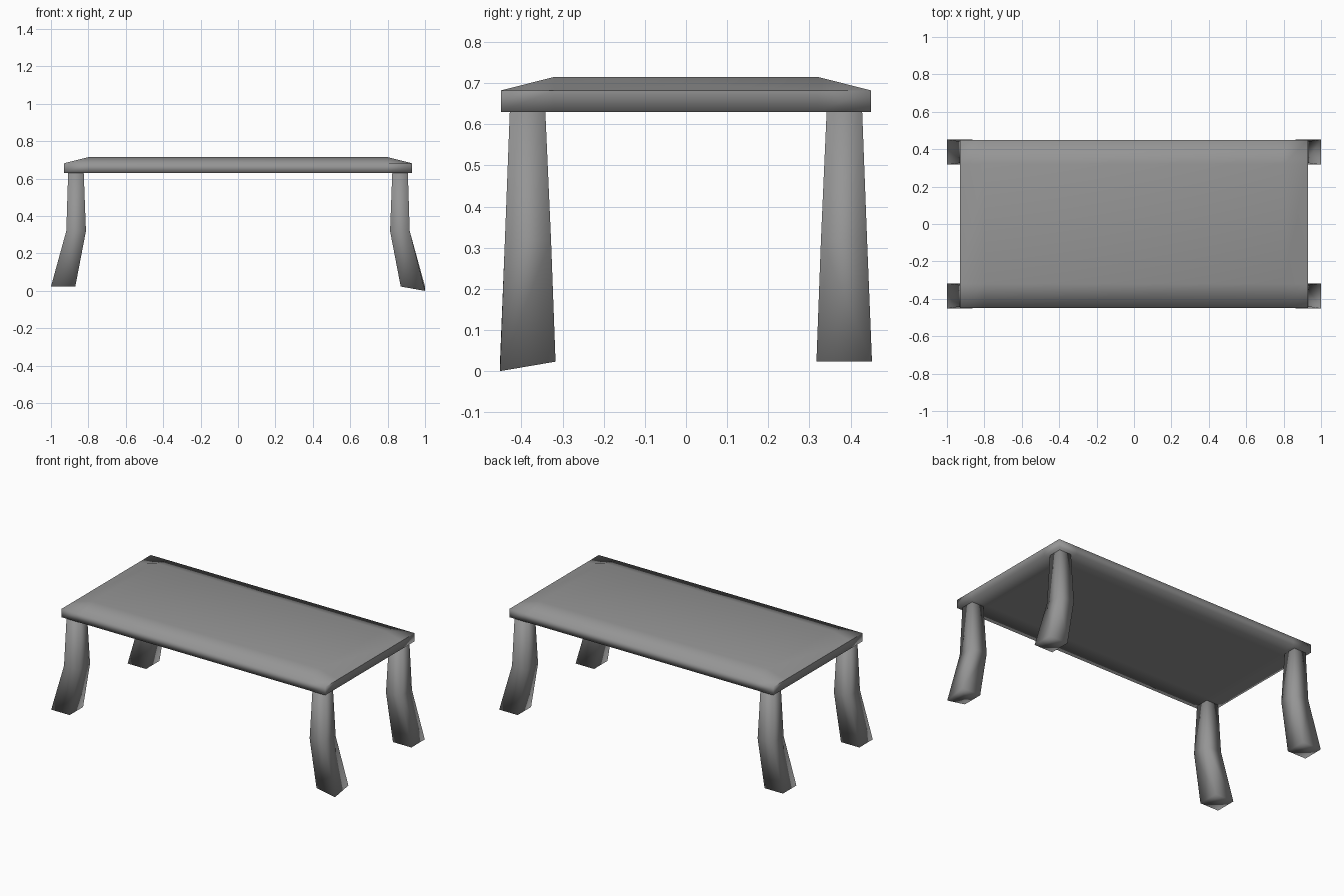
import bpy, bmesh

if "Cube" in bpy.data.objects:
    bpy.data.objects.remove(bpy.data.objects["Cube"])

# Plain dark grey for every part
grey = bpy.data.materials.new("dark_grey")
grey.diffuse_color = (0.3, 0.3, 0.3, 1)
grey.use_nodes = True
grey.node_tree.nodes["Principled BSDF"].inputs["Base Color"].default_value = grey.diffuse_color


def finish(bm, name):
    bmesh.ops.recalc_face_normals(bm, faces=bm.faces[:])
    for f in bm.faces:
        f.smooth = True
    mesh = bpy.data.meshes.new(name)
    bm.to_mesh(mesh)
    bm.free()
    mesh.materials.append(grey)
    obj = bpy.data.objects.new(name, mesh)
    bpy.context.collection.objects.link(obj)
    return obj


# Tabletop: 4 x 4 grids above and below, raised middle with sloping border
def tabletop():
    xs, ys = (-0.93, -0.80, 0.80, 0.93), (-0.45, -0.32, 0.32, 0.45)
    bm = bmesh.new()

    def sheet(middle, border):
        v = {(i, j): bm.verts.new((x, y, middle if i in (1, 2) and j in (1, 2) else border))
             for i, x in enumerate(xs) for j, y in enumerate(ys)}
        for i in range(3):
            for j in range(3):
                a, b, c, d = v[i, j], v[i + 1, j], v[i + 1, j + 1], v[i, j + 1]
                if i != 1 and j != 1:
                    # corner quads all share one diagonal direction
                    bm.faces.new((a, b, c))
                    bm.faces.new((a, c, d))
                else:
                    bm.faces.new((a, b, c, d))

    sheet(0.715, 0.682)
    sheet(0.63, 0.63)
    # vertical rim, creased along the two short ends
    rim = [e for e in bm.edges if e.is_boundary]
    bmesh.ops.bridge_loops(bm, edges=rim)
    for e in bm.edges:
        p, q = e.verts[0].co, e.verts[1].co
        if abs(p.x) > 0.92 and abs(p.x - q.x) < 0.01 and p.z > 0.67 and q.z > 0.67:
            e.smooth = False
    finish(bm, "tabletop")


# Leg: square section, bent outward at the knee and flaring to the foot
# ring = inner x, outer x, inner y, outer y, z
RINGS = ((0.825, 0.908, 0.342, 0.428, 0.635),
         (0.813, 0.918, 0.328, 0.440, 0.32),
         (0.87, 1.0, 0.317, 0.452, 0.023))


def leg(name, sx, sy):
    bm = bmesh.new()
    rings = [[bm.verts.new((sx * x, sy * y, z))
              for x, y in ((x0, y0), (x1, y0), (x1, y1), (x0, y1))]
             for x0, x1, y0, y1, z in RINGS]
    for up, dn in zip(rings, rings[1:]):
        for k in range(4):
            n = (k + 1) % 4
            bm.faces.new((up[k], up[n], dn[n], dn[k]))
    bm.faces.new(rings[0])
    # foot split so the outer toe can drop on one leg
    a, b, c, d = rings[-1]
    bm.faces.new((a, b, d))
    bm.faces.new((b, c, d))
    if sx > 0 and sy < 0:
        c.co.z = 0.0
    finish(bm, name)


tabletop()
for side, sx in (("left", -1), ("right", 1)):
    for end, sy in (("front", -1), ("back", 1)):
        leg(f"{end}_{side}_leg", sx, sy)
